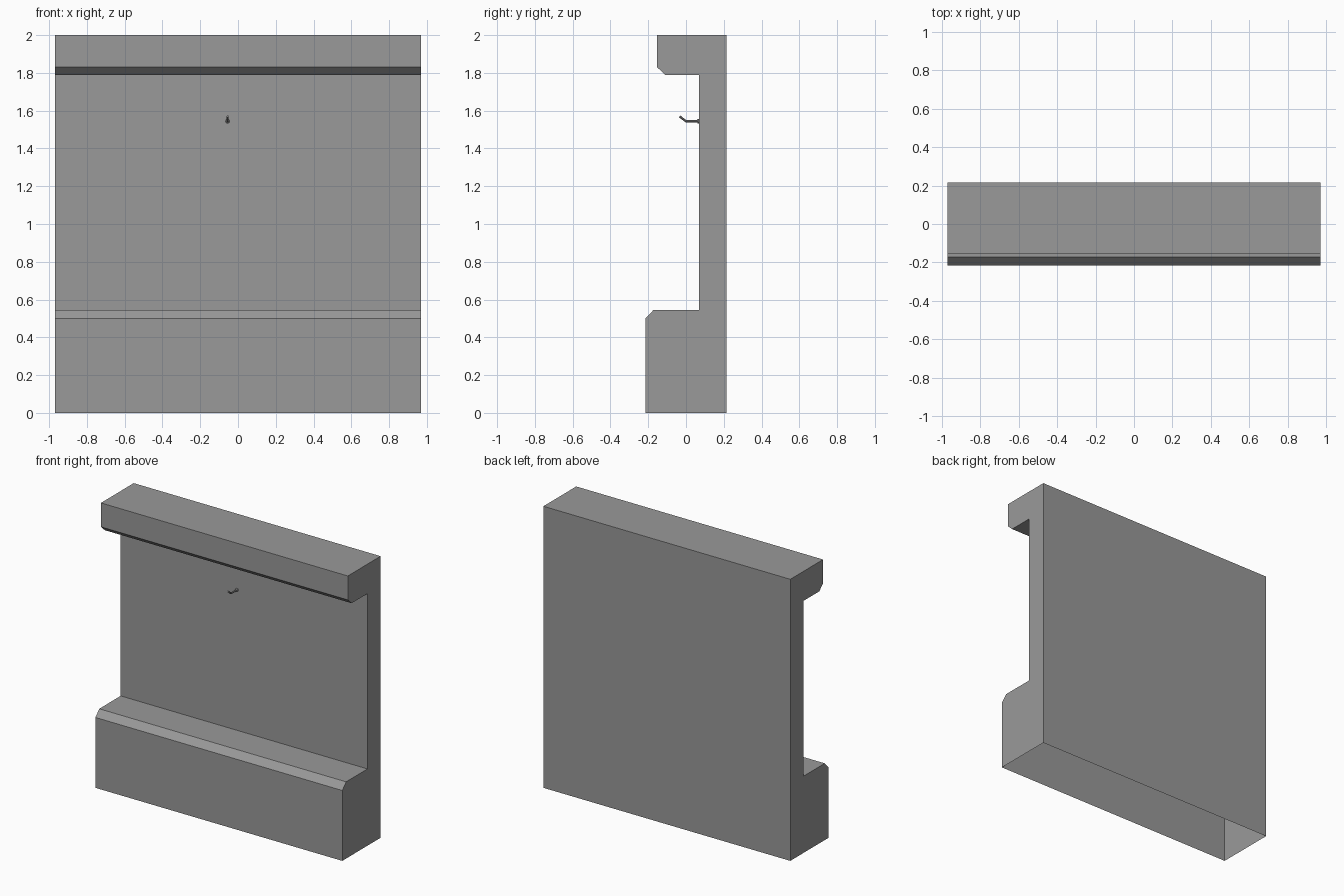
import bpy, bmesh
from mathutils import Vector

cube = bpy.data.objects.get("Cube")
if cube:
    bpy.data.objects.remove(cube, do_unlink=True)

# Material
grey = bpy.data.materials.new("plain grey")
grey.use_nodes = True
colour = (0.32, 0.32, 0.32, 1)
grey.diffuse_color = colour
grey.node_tree.nodes["Principled BSDF"].inputs["Base Color"].default_value = colour


def finish(name, bm):
    mesh = bpy.data.meshes.new(name)
    bm.to_mesh(mesh)
    bm.free()
    mesh.materials.append(grey)
    obj = bpy.data.objects.new(name, mesh)
    bpy.context.collection.objects.link(obj)
    return obj


# Wall panel: side profile (y, z) swept across the width, open underneath
HALF = 0.97
profile = [(0.215, 0), (0.215, 2), (-0.153, 2), (-0.153, 1.83), (-0.11, 1.79),
           (0.068, 1.79), (0.068, 0.545), (-0.172, 0.545), (-0.215, 0.5), (-0.215, 0)]
bm = bmesh.new()
left = [bm.verts.new((HALF, y, z)) for y, z in profile]
right = [bm.verts.new((-HALF, y, z)) for y, z in profile]
for i in range(len(profile) - 1):
    bm.faces.new((left[i], left[i + 1], right[i + 1], right[i]))
bm.faces.new(left)
bm.faces.new(right)
bmesh.ops.recalc_face_normals(bm, faces=bm.faces)
# The open underside can mislead the normals, so check the back face
back = max(bm.faces, key=lambda f: f.calc_center_median().y)
if back.normal.y < 0:
    bmesh.ops.reverse_faces(bm, faces=bm.faces)
finish("wall_panel", bm)

# Wall hook: rings along a bent path, with a wider collar at the wall
SIDES = 8
path = [(0.07, 1.544, 0.011), (0.062, 1.544, 0.011), (0.058, 1.544, 0.006),
        (0.0, 1.544, 0.006), (-0.034, 1.57, 0.006)]
points = [Vector((-0.055, y, z)) for y, z, r in path]
bm = bmesh.new()
rings = []
for i, (y, z, r) in enumerate(path):
    axis = points[min(i + 1, len(points) - 1)] - points[max(i - 1, 0)]
    turn = Vector((0, 0, 1)).rotation_difference(axis)
    ring = bmesh.ops.create_circle(bm, segments=SIDES, radius=r)["verts"]
    for v in ring:
        v.co = points[i] + turn @ v.co
    rings.append(ring)
for a, b in zip(rings, rings[1:]):
    for k in range(SIDES):
        n = (k + 1) % SIDES
        bm.faces.new((a[k], a[n], b[n], b[k]))
bm.faces.new(rings[0])
bm.faces.new(rings[-1])
bmesh.ops.recalc_face_normals(bm, faces=bm.faces)
finish("wall_hook", bm)
